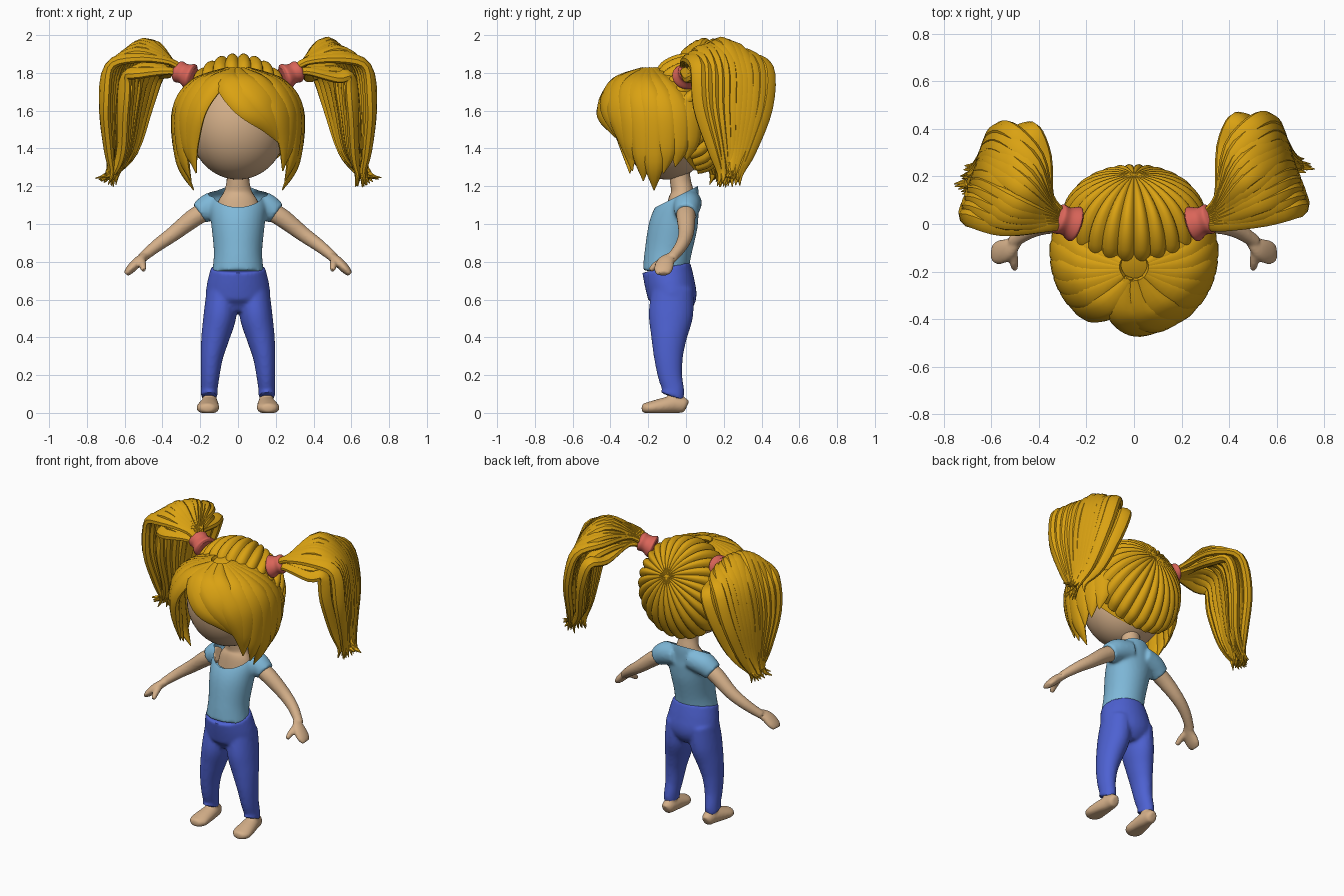
import bpy, bmesh, math, random
from math import sin, cos, pi, radians
from mathutils import Vector, Matrix

random.seed(4)
if "Cube" in bpy.data.objects:
    bpy.data.objects.remove(bpy.data.objects["Cube"])


def material(name, rgb):
    m = bpy.data.materials.new(name)
    m.use_nodes = True
    m.diffuse_color = (*rgb, 1)
    m.node_tree.nodes["Principled BSDF"].inputs["Base Color"].default_value = (*rgb, 1)
    return m


HAIR = material("golden hair", (0.70, 0.36, 0.006))
SKIN = material("skin", (0.66, 0.43, 0.25))
SHIRT = material("light blue cloth", (0.21, 0.48, 0.69))
PANTS = material("blue cloth", (0.075, 0.12, 0.64))
TIE = material("coral band", (0.70, 0.13, 0.10))
FRONT = (0, 100, 0)      # reference points that orient a sweep's cross-section
BELOW = (0, 0, -100)


def spline(keys, steps):
    """Catmull-Rom through keys of (x, y, z, half width, half depth)."""
    k = [Vector(p) for p in keys]
    k = [k[0]] + k + [k[-1]]
    out = []
    for i in range(1, len(k) - 2):
        a, b, c, d = k[i - 1:i + 3]
        for j in range(steps):
            t = j / steps
            out.append((b * 2 + (c - a) * t + (a * 2 - b * 5 + c * 4 - d) * t * t
                        + (b * 3 - a - c * 3 + d) * t ** 3) * 0.5)
    return out + [k[-1]]


def sweep(bm, keys, centre, side=1, sides=10, steps=5):
    """Elliptical tube along a path; depth points away from centre."""
    rows = spline(keys, steps)
    pts = [Vector(r[:3]) for r in rows]
    rings = []
    for i, p in enumerate(pts):
        tan = (pts[min(i + 1, len(pts) - 1)] - pts[max(i - 1, 0)]).normalized()
        out = p - Vector(centre)
        out = (out - tan * out.dot(tan)).normalized()
        across = tan.cross(out)
        w, d = max(rows[i][3], 0.002), max(rows[i][4], 0.002)
        ring = []
        for j in range(sides):
            a = 2 * pi * j / sides
            q = p + across * (w * cos(a)) + out * (d * sin(a))
            ring.append(bm.verts.new((q.x * side, q.y, q.z)))
        rings.append(ring)
    bridge(bm, rings)
    bm.faces.new(rings[0])
    bm.faces.new(rings[-1])


def bridge(bm, rings):
    n = len(rings[0])
    for r, q in zip(rings, rings[1:]):
        for j in range(n):
            bm.faces.new((r[j], r[(j + 1) % n], q[(j + 1) % n], q[j]))


def finish(bm, name, mat, voxel=0, angle=40):
    """Make the object, optionally fusing overlapping pieces into one skin."""
    bmesh.ops.recalc_face_normals(bm, faces=bm.faces[:])
    me = bpy.data.meshes.new(name)
    bm.to_mesh(me)
    bm.free()
    ob = bpy.data.objects.new(name, me)
    bpy.context.collection.objects.link(ob)
    if voxel:
        fuse = ob.modifiers.new("fuse", "REMESH")
        fuse.mode, fuse.voxel_size = "VOXEL", voxel
        soft = ob.modifiers.new("soften", "SMOOTH")
        soft.factor, soft.iterations = 0.5, 6
        dg = bpy.context.evaluated_depsgraph_get()
        ob.data = bpy.data.meshes.new_from_object(ob.evaluated_get(dg))
        ob.modifiers.clear()
    ob.data.materials.clear()
    ob.data.materials.append(mat)
    bpy.ops.object.select_all(action="DESELECT")
    ob.select_set(True)
    bpy.context.view_layer.objects.active = ob
    bpy.ops.object.shade_smooth_by_angle(angle=radians(angle))
    return ob


def ellipsoid(bm, centre, radii):
    m = Matrix.Translation(centre) @ Matrix.Diagonal((*radii, 1))
    bmesh.ops.create_uvsphere(bm, u_segments=40, v_segments=24, radius=1, matrix=m)


def cut(bm, point, normal):
    bmesh.ops.bisect_plane(bm, geom=bm.verts[:] + bm.edges[:] + bm.faces[:],
                           plane_co=point, plane_no=normal, clear_outer=True)


# Head and neck
bm = bmesh.new()
ellipsoid(bm, (0, -0.1, 1.525), (0.26, 0.25, 0.29))
finish(bm, "head", SKIN)
bm = bmesh.new()
sweep(bm, [(0, -0.03, 1.05, 0.12, 0.075), (0, -0.025, 1.12, 0.105, 0.07),
           (0, -0.02, 1.17, 0.075, 0.06), (0, -0.03, 1.23, 0.06, 0.055),
           (0, -0.04, 1.32, 0.06, 0.055)], FRONT, sides=24)
finish(bm, "neck", SKIN)

# Shirt with short sleeves and a scooped neckline
bm = bmesh.new()
sweep(bm, [(0, -0.11, 0.74, 0.138, 0.12), (0, -0.095, 0.85, 0.128, 0.124),
           (0, -0.065, 1.0, 0.142, 0.128), (0, -0.03, 1.1, 0.15, 0.105),
           (0, 0, 1.17, 0.11, 0.07), (0, 0.01, 1.23, 0.075, 0.05)], FRONT, sides=32)
for s in (1, -1):
    sweep(bm, [(0.05, 0.01, 1.115, 0.07, 0.075), (0.14, 0.005, 1.095, 0.073, 0.073),
               (0.205, 0, 1.055, 0.06, 0.06)], FRONT, s, sides=20)
shirt = finish(bm, "shirt", SHIRT, 0.01)
bm = bmesh.new()
bm.from_mesh(shirt.data)
cut(bm, (0, -0.12, 1.11), (0, -0.45, 0.9))
bm.to_mesh(shirt.data)
bm.free()

# Trousers
bm = bmesh.new()
sweep(bm, [(0, -0.105, 0.77, 0.143, 0.13), (0, -0.085, 0.68, 0.165, 0.132),
           (0, -0.07, 0.6, 0.165, 0.125), (0, -0.075, 0.53, 0.09, 0.08)], FRONT, sides=32)
for s in (1, -1):
    sweep(bm, [(0.085, -0.07, 0.66, 0.08, 0.11), (0.095, -0.08, 0.52, 0.087, 0.118),
               (0.12, -0.09, 0.4, 0.075, 0.095), (0.138, -0.093, 0.3, 0.06, 0.078),
               (0.147, -0.085, 0.2, 0.05, 0.065), (0.152, -0.067, 0.12, 0.044, 0.058),
               (0.154, -0.075, 0.085, 0.046, 0.066)], FRONT, s, sides=24)
finish(bm, "trousers", PANTS, 0.01)

for s, label in ((1, "left"), (-1, "right")):
    # Foot with a flat sole
    bm = bmesh.new()
    sweep(bm, [(0.15, 0.005, 0.035, 0.02, 0.025), (0.15, -0.01, 0.04, 0.036, 0.04),
               (0.15, -0.06, 0.045, 0.046, 0.047), (0.156, -0.13, 0.035, 0.056, 0.042),
               (0.16, -0.19, 0.026, 0.06, 0.034), (0.16, -0.225, 0.025, 0.04, 0.025),
               (0.16, -0.235, 0.025, 0.012, 0.01)], BELOW, s, sides=20)
    sweep(bm, [(0.152, -0.055, 0.16, 0.035, 0.038), (0.15, -0.055, 0.04, 0.038, 0.042)],
          FRONT, s, sides=16)
    for v in bm.verts:
        v.co.z = max(v.co.z, 0)
    finish(bm, label + "_foot", SKIN, 0.007)

    # Arm, mitten hand and thumb
    bm = bmesh.new()
    sweep(bm, [(0.14, 0, 1.085, 0.05, 0.05), (0.23, 0, 1.035, 0.05, 0.05),
               (0.34, 0, 0.95, 0.041, 0.041), (0.43, -0.025, 0.885, 0.034, 0.034),
               (0.51, -0.075, 0.82, 0.028, 0.026)], (-100, 0, -100), s, sides=16)
    sweep(bm, [(0.49, -0.07, 0.83, 0.025, 0.022), (0.53, -0.105, 0.8, 0.046, 0.027),
               (0.57, -0.12, 0.76, 0.05, 0.024), (0.593, -0.12, 0.735, 0.036, 0.015)],
          (-100, 0, -100), s, sides=16)
    sweep(bm, [(0.51, -0.1, 0.815, 0.02, 0.02), (0.505, -0.155, 0.785, 0.02, 0.02),
               (0.5, -0.19, 0.755, 0.014, 0.014)], (-100, 0, -100), s, sides=10)
    finish(bm, label + "_arm", SKIN, 0.007)

    # Hair band
    bm = bmesh.new()
    sweep(bm, [(0.235, -0.005, 1.775, 0.06, 0.055), (0.25, 0, 1.78, 0.076, 0.07),
               (0.285, 0.012, 1.795, 0.06, 0.055), (0.315, 0.022, 1.807, 0.064, 0.058),
               (0.33, 0.028, 1.813, 0.045, 0.04)], BELOW, s, sides=20)
    finish(bm, label + "_hair_band", TIE)

    # Pigtail: outer and inner fans of strands meeting in a flicked tip
    bm = bmesh.new()
    dy = 0.01 if s > 0 else -0.03
    for layer, count in ((0, 12), (1, 8)):
        for i in range(count):
            u = 2 * i / (count - 1) - 1
            j = random.uniform(-1, 1)
            top = 1.955 - 0.07 * u * u - 0.1 * layer + 0.015 * j
            sweep(bm, [
                (0.29, 0.015 + 0.02 * u, 1.8 - 0.02 * layer, 0.02, 0.015),
                (0.36, 0.05 + 0.06 * u, 1.86 - 0.05 * layer, 0.026, 0.018),
                (0.48 - 0.07 * u - 0.03 * layer, 0.16 + 0.15 * u + dy, top, 0.036, 0.025),
                (0.6 - 0.08 * u - 0.09 * layer, 0.235 + 0.185 * u + dy, 1.83 - 0.05 * layer, 0.042, 0.028),
                (0.645 - 0.06 * u - 0.1 * layer, 0.24 + 0.175 * u + dy, 1.62, 0.042, 0.03),
                (0.655 - 0.03 * u - 0.07 * layer, 0.235 + 0.1 * u + dy, 1.39, 0.032, 0.026),
                (0.675 + 0.02 * j - 0.03 * layer, 0.225 + 0.055 * u + dy, 1.27, 0.018, 0.014),
                (0.71 + 0.06 * j - 0.04 * layer, 0.215 + 0.06 * u + dy, 1.22 + 0.03 * j, 0.002, 0.002),
            ], (0.42, 0.22 + dy, 1.5), s, sides=8, steps=4)
    finish(bm, label + "_pigtail", HAIR)

# Scalp layer beneath the strands
bm = bmesh.new()
ellipsoid(bm, (0, -0.1, 1.53), (0.275, 0.265, 0.3))
cut(bm, (0, -0.3, 1.7), (0, -1.2, -1))
finish(bm, "scalp_hair", HAIR)

# Back hair: a scalloped shell of lobes fanning from a crown point
bm = bmesh.new()
LOBES, PER = 26, 6
pole = Vector((0, 0.86, 0.5))
up = Vector((0, -0.5, 0.86))
rings = []
for i in range(23):
    th = radians(2 + 103 * min(i, 21) / 21)
    ring = []
    for j in range(LOBES * PER):
        ph = 2 * pi * j / (LOBES * PER)
        ridge = abs(sin(ph * LOBES / 2)) ** 0.7
        f = 0.96 + 0.075 * ridge * min(1, sin(th) * 1.3)
        f *= 0.82 if i == 22 else 1 - 0.05 * max(0, (i - 18) / 3)
        d = pole * cos(th) + (up * cos(ph) + Vector((1, 0, 0)) * sin(ph)) * sin(th)
        ring.append(bm.verts.new((d.x * 0.3 * f, d.y * 0.25 * f, 1.57 + d.z * 0.325 * f)))
    rings.append(ring)
bridge(bm, rings)
bm.faces.new(rings[0])
finish(bm, "back_hair", HAIR, angle=35)


# Front hair: leaf-shaped locks laid over a rounded shell from a parting
def lock(bm, path, width):
    taper = ((0.3, 0.015), (0.85, 0.028), (1, 0.032), (0.8, 0.028), (0.04, 0.003))
    keys = []
    for (az, el), (w, d) in zip(path, taper):
        a, e = radians(az), radians(el)
        h = cos(e) ** (1 if el > 0 else 0.4)
        keys.append((0.325 * h * sin(a), -0.12 - 0.31 * h * cos(a) - 0.06 * max(0, sin(e)),
                     1.55 + (0.27 if el > 0 else 0.42) * sin(e), width * w, d))
    sweep(bm, keys, (0, -0.12, 1.5), sides=10, steps=6)


bm = bmesh.new()
lock(bm, [(-30, 80), (-12, 48), (8, 20), (28, 0), (46, -18)], 0.085)
lock(bm, [(0, 80), (8, 48), (26, 22), (42, -4), (52, -26)], 0.085)
lock(bm, [(25, 80), (28, 48), (42, 14), (52, -14), (54, -40)], 0.08)
lock(bm, [(-20, 80), (-32, 48), (-43, 14), (-51, -16), (-50, -42)], 0.075)
for s in (1, -1):
    for az, tip in ((56, -34), (68, -50), (80, -62), (93, -42), (106, -36), (118, -30)):
        a = az * s
        lock(bm, [(a * 0.9, 80), (a * 0.93, 45), (a, 12), (a, tip * 0.5), (a * 0.97, tip)], 0.072)
finish(bm, "front_hair", HAIR)
